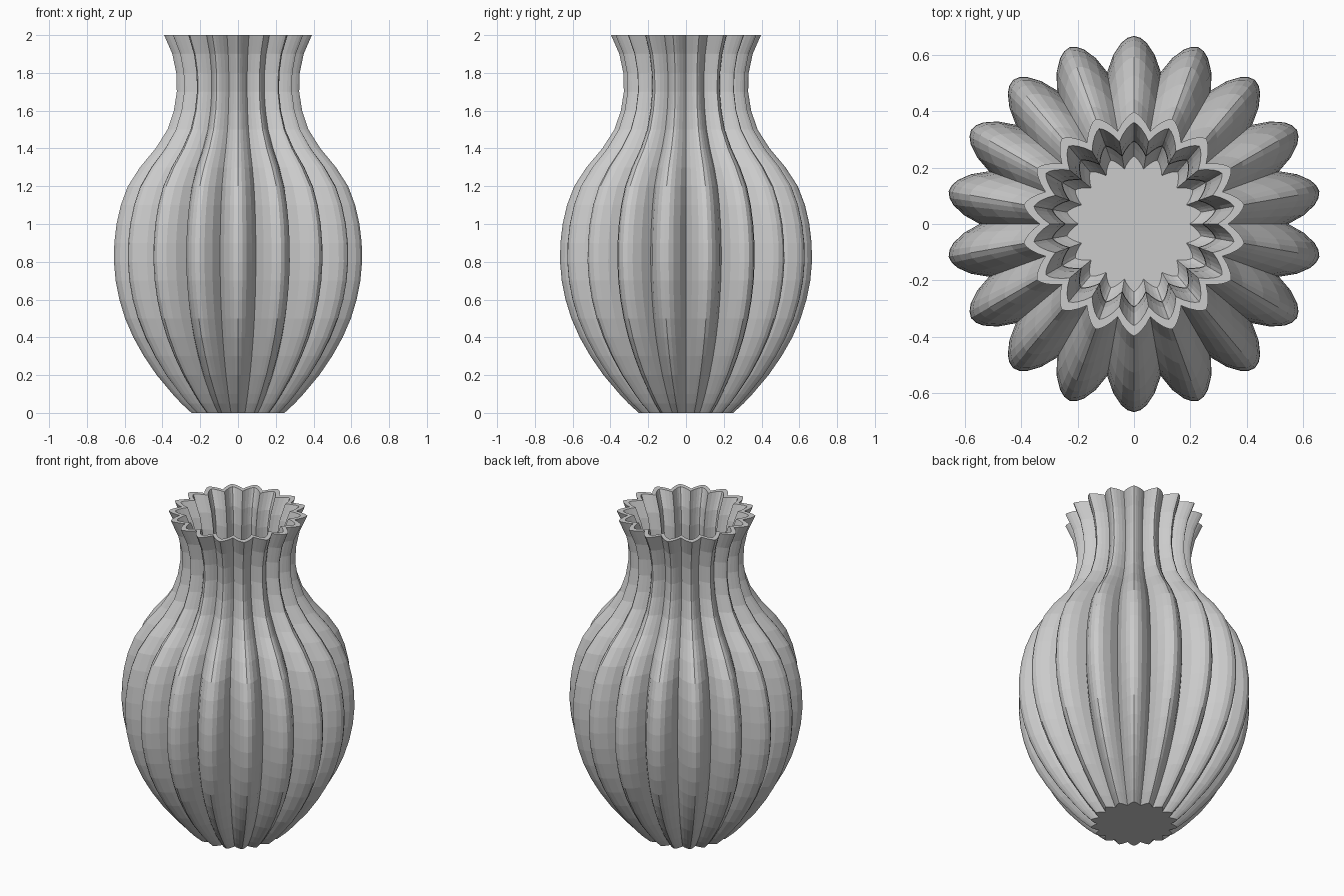
import bpy, bmesh, math

if "Cube" in bpy.data.objects:
    bpy.data.objects.remove(bpy.data.objects["Cube"])

LOBES = 18
STEPS = (-1, -0.7, -0.4, -0.2, 0, 0.2, 0.4, 0.7)   # samples across one lobe
WALL = 0.037                                       # radial wall thickness
FLOOR = 0.025

# ridge profile: (height, radius)
PROFILE = [(0, .25), (.05, .305), (.1, .352), (.2, .437), (.3, .506), (.4, .563),
           (.5, .607), (.6, .638), (.7, .658), (.8, .667), (.9, .665), (1.0, .653),
           (1.1, .63), (1.2, .592), (1.3, .527), (1.4, .443), (1.5, .379),
           (1.6, .345), (1.7, .329), (1.8, .332), (1.9, .353), (2.0, .397)]


def ridge_radius(z):
    for (z0, r0), (z1, r1) in zip(PROFILE, PROFILE[1:]):
        if z <= z1:
            return r0 + (r1 - r0) * (z - z0) / (z1 - z0)
    return PROFILE[-1][1]


def add_ring(bm, z, inset):
    """Star-shaped ring: creased valleys, rounder crests where the body is wide."""
    r = ridge_radius(z)
    wide = min(1, max(0, (r - .35) / .3))
    depth = .155 + .025 * wide
    power = 1.25 + .55 * wide
    ring = []
    for i in range(LOBES):
        for t in STEPS:
            a = math.pi / 2 + (i + t / 2) * 2 * math.pi / LOBES
            rad = r * (1 - depth * abs(t) ** power) - inset
            ring.append(bm.verts.new((rad * math.cos(a), rad * math.sin(a), z)))
    return ring


bm = bmesh.new()
heights = [z for z, _ in PROFILE]
# outer wall going up, inner wall coming back down to the floor
rings = [add_ring(bm, z, 0) for z in heights]
rings += [add_ring(bm, z, WALL) for z in reversed(heights[1:])]
rings.append(add_ring(bm, FLOOR, WALL))

for low, high in zip(rings, rings[1:]):
    n = len(low)
    for i in range(n):
        j = (i + 1) % n
        bm.faces.new((low[i], low[j], high[j], high[i]))

# underside and inner floor
for ring in (rings[0], rings[-1]):
    centre = bm.verts.new((0, 0, ring[0].co.z))
    for i in range(len(ring)):
        bm.faces.new((ring[i], ring[(i + 1) % len(ring)], centre))

bmesh.ops.recalc_face_normals(bm, faces=bm.faces)
mesh = bpy.data.meshes.new("fluted_vase")
bm.to_mesh(mesh)
bm.free()
vase = bpy.data.objects.new("fluted_vase", mesh)
bpy.context.collection.objects.link(vase)
